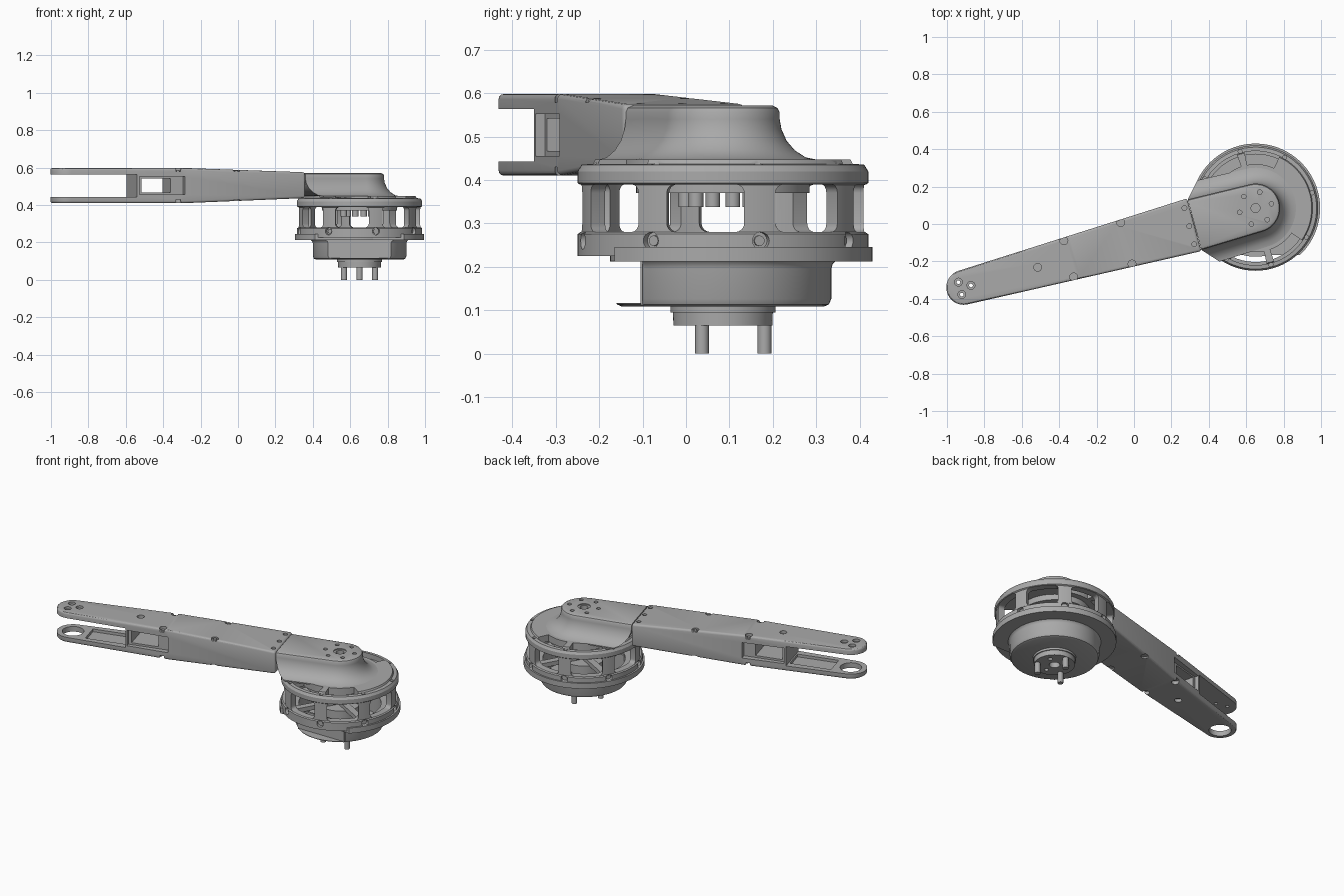
import bpy, bmesh, math
from mathutils import Matrix, Vector
from math import sin, cos, radians, pi

if bpy.data.objects.get("Cube"):
    bpy.data.objects.remove(bpy.data.objects["Cube"])

grey = bpy.data.materials.new("machined grey")
grey.use_nodes = True
GREY = (0.4, 0.4, 0.4, 1)
grey.diffuse_color = GREY
grey.node_tree.nodes["Principled BSDF"].inputs["Base Color"].default_value = GREY

# The hub axis is the origin; the arm runs along local -X
HUB = Matrix.Translation((0.65, 0.085, 0))
TURN = radians(15.2)
ARM = HUB @ Matrix.Rotation(TURN, 4, 'Z')
parts = []


def finish(name, bm, frame):
    bmesh.ops.recalc_face_normals(bm, faces=bm.faces)
    me = bpy.data.meshes.new(name)
    bm.to_mesh(me)
    bm.free()
    ob = bpy.data.objects.new(name, me)
    bpy.context.collection.objects.link(ob)
    ob.matrix_world = frame
    me.materials.append(grey)
    parts.append(ob)
    return ob


def loft(name, stacks, frame=ARM):
    """Closed solids, each skinned over a stack of matching rings."""
    bm = bmesh.new()
    for rings in stacks:
        rows = [[bm.verts.new(p) for p in r] for r in rings]
        n = len(rows[0])
        for a, b in zip(rows, rows[1:]):
            for i in range(n):
                j = (i + 1) % n
                bm.faces.new((a[i], a[j], b[j], b[i]))
        bm.faces.new(rows[0][::-1])
        bm.faces.new(rows[-1])
    return finish(name, bm, frame)


def lathe(name, profile, frame=ARM, n=72):
    """Closed profile of (radius, z) spun about the hub axis."""
    bm = bmesh.new()
    cols = [[bm.verts.new((r * cos(2 * pi * i / n), r * sin(2 * pi * i / n), z))
             for r, z in profile] for i in range(n)]
    m = len(profile)
    for i in range(n):
        a, b = cols[i], cols[(i + 1) % n]
        for k in range(m):
            bm.faces.new((a[k], b[k], b[(k + 1) % m], a[(k + 1) % m]))
    return finish(name, bm, frame)


def flat(pts, z):
    return [(x, y, z) for x, y in pts]


def arc(r, a, b, n, cx=0):
    return [(cx + r * cos(radians(a + (b - a) * i / n)), r * sin(radians(a + (b - a) * i / n)))
            for i in range(n + 1)]


def post(x, y, r, z0, z1, n=24):
    pts = [(x + px, y + py) for px, py in arc(r, 0, 360, n)[:-1]]
    return [flat(pts, z0), flat(pts, z1)]


def block(x0, x1, y0, y1, z0, z1):
    pts = [(x0, y0), (x1, y0), (x1, y1), (x0, y1)]
    return [flat(pts, z0), flat(pts, z1)]


def radial(pts, angle, r0, r1):
    """Prism of (sideways, z) points running outward from the axis."""
    c, s = cos(radians(angle)), sin(radians(angle))
    return [[(r * c - t * s, r * s + t * c, z) for t, z in pts] for r in (r0, r1)]


def apply(ob, mod):
    with bpy.context.temp_override(object=ob, active_object=ob, selected_objects=[ob]):
        bpy.ops.object.modifier_apply(modifier=mod.name)


def bevel(ob, width, angle=40):
    m = ob.modifiers.new("edge", 'BEVEL')
    m.width, m.segments = width, 3
    m.limit_method, m.angle_limit = 'ANGLE', radians(angle)
    apply(ob, m)


def cut(ob, stacks, frame=ARM):
    cutter = loft("cutter", stacks, frame)
    bpy.context.view_layer.update()
    m = ob.modifiers.new("cut", 'BOOLEAN')
    m.operation, m.solver, m.object = 'DIFFERENCE', 'EXACT', cutter
    apply(ob, m)
    parts.remove(cutter)
    bpy.data.objects.remove(cutter)


# Tapered forked arm
TIP, ROOT, KNEE = -1.617, -0.34, -1.0
outline = arc(0.093, 92.5, 267.5, 24, TIP) + [(ROOT, -0.146), (ROOT, 0.146)]
bm = bmesh.new()
low = bm.faces.new([bm.verts.new(p) for p in flat(outline, 0)])
up = bmesh.ops.extrude_face_region(bm, geom=[low])["geom"]
bmesh.ops.translate(bm, vec=(0, 0, 1), verts=[v for v in up if isinstance(v, bmesh.types.BMVert)])
bmesh.ops.bisect_plane(bm, geom=bm.verts[:] + bm.edges[:] + bm.faces[:],
                       plane_co=(KNEE, 0, 0), plane_no=(1, 0, 0))
for v in bm.verts:
    t = max(0, (v.co.x - KNEE) / (ROOT - KNEE))
    v.co.z = 0.598 - 0.023 * t if v.co.z > 0.5 else 0.41 + 0.027 * t
arm = finish("arm", bm, ARM)
bevel(arm, 0.012)
cut(arm, [block(-1.8, -1.262, -0.2, 0.2, 0.442, 0.563)])
# side pockets, and the window through the web
for s in (-1, 1):
    wall = sorted((s * 0.085, s * 0.2))
    cut(arm, [block(-1.25, -1.0, *wall, 0.455, 0.552)])
cut(arm, [block(-1.232, -1.07, -0.2, 0.2, 0.467, 0.542)])
# bearing seat and trough in the lower prong
cut(arm, [post(TIP, 0, 0.062, 0.35, 0.5, 40)])
cut(arm, [block(-1.52, -1.27, -0.065, 0.065, 0.425, 0.5)])
# screw seats, top and bottom
seats = [(-1.207, 0), (-1.035, 0.1), (-1.035, -0.1), (-0.716, 0.115), (-0.716, -0.115)]
cut(arm, [post(x, y, 0.021, z, z + 0.1) for x, y in seats for z in (0.578, 0.33)])
cut(arm, [post(-0.367, y, 0.013, 0.562, 0.65) for y in (-0.1, 0, 0.1)])
tip = [(TIP + x, y) for x, y in arc(0.04, 0, 360, 3)[:3]]
cut(arm, [post(x, y, 0.021, 0.583, 0.7) for x, y in tip])
cut(arm, [post(x, y, 0.01, 0.5, 0.7) for x, y in tip])
loft("arm_screws", [post(x, y, 0.011, 0.57, 0.585) for x, y in seats])

# Shoulder cap flaring onto the top disc
levels = [(0.085, 0.44), (0.085, 0.447), (0.06, 0.452), (0.035, 0.468), (0.016, 0.49),
          (0.004, 0.517), (0, 0.54), (0, 0.556), (-0.005, 0.566), (-0.016, 0.571)]
rings = []
for off, z in levels:
    back = -0.338 + max(off, 0) * 0.9
    rings.append(flat(arc(0.131 + off, -90, 90, 32)
                      + [(back, 0.14 + off), (back, -0.14 - off)], z))
cap = loft("shoulder_cap", [rings])
cut(cap, [post(0, 0, 0.036, 0.4, 0.6, 32)])
cut(cap, [post(x, y, 0.012, 0.55, 0.6, 16) for x, y in arc(0.088, 0, 360, 6)[:6]])
lathe("bearing_bush", [(0.024, 0.38), (0.036, 0.38), (0.036, 0.565), (0.024, 0.565)], n=32)

# Top disc with crescent openings
disc = lathe("top_disc", [(0.03, 0.37), (0.2, 0.37), (0.2, 0.405), (0.335, 0.405), (0.335, 0.42),
                          (0.326, 0.435), (0.305, 0.437), (0.3, 0.447), (0.03, 0.447)])
crescents = []
for a, b in ((50, 86), (94, 131)):
    for s in (-1, 1):
        pts = arc(0.305, s * a, s * b, 12) + arc(0.235, s * b, s * a, 12)
        crescents.append([flat(pts, 0.3), flat(pts, 0.5)])
cut(disc, crescents)
around = [k * 45 for k in range(8)]
cut(disc, [post(0.313 * cos(radians(a)), 0.313 * sin(radians(a)), 0.011, 0.425, 0.5, 16)
           for a in around if a != 180])
loft("ceiling_pins", [post(x, y, 0.017, 0.338, 0.372, 16) for x, y in arc(0.088, 0, 360, 6)[:6]])

# Cage ring with eight rounded windows and side screw seats
ring = lathe("cage_ring", [(0.288, 0.225), (0.335, 0.225), (0.335, 0.275), (0.328, 0.28),
                           (0.328, 0.388), (0.335, 0.393), (0.335, 0.405), (0.288, 0.405)])
window = []
for sx, sz, a in ((1, 1, 0), (-1, 1, 90), (-1, -1, 180), (1, -1, 270)):
    window += [(sx * 0.07 + x, 0.335 + sz * 0.035 + z) for x, z in arc(0.02, a, a + 90, 4)]
cut(ring, [radial(window, a + 22.5, 0.22, 0.4) for a in around])
seat = [(x, 0.26 + z) for x, z in arc(0.02, 0, 360, 16)[:-1]]
cut(ring, [radial(seat, a, 0.315, 0.4) for a in around])
screw = [(x * 0.6, 0.26 + (z - 0.26) * 0.6) for x, z in seat]
loft("cage_screws", [radial(screw, a, 0.3, 0.322) for a in around])

# Lower flange, trimmed flat at the front
flange = lathe("lower_flange", [(0.235, 0.212), (0.345, 0.212), (0.345, 0.246), (0.235, 0.246)], HUB)
cut(flange, [block(-0.5, 0.5, -0.5, -0.25, 0.1, 0.3)], HUB)

# Motor bowl with a notch at the front and a flat panel behind it
bowl = lathe("motor_bowl", [(0.03, 0.108), (0.232, 0.108), (0.244, 0.113), (0.25, 0.126),
                            (0.25, 0.195), (0.253, 0.206), (0.26, 0.213), (0.26, 0.24),
                            (0.235, 0.24), (0.235, 0.122), (0.03, 0.122)], HUB)
cut(bowl, [block(-0.3, 0.3, -0.5, -0.185, 0.117, 0.212)], HUB)
loft("bowl_panel", [block(-0.16, 0.16, -0.19, -0.178, 0.112, 0.235)], HUB)

# Crossed braces above the motor
loft("motor_core", [post(0, 0, 0.12, 0.12, 0.25, 40)])
loft("cross_braces", [radial([(-0.02, 0.245), (0.02, 0.245), (0.02, 0.272), (-0.02, 0.272)], a, 0, 0.3)
                      for a in (45, 135, 225, 315)])

# Output boss and drive pins
boss = lathe("output_boss", [(0.03, 0.065), (0.114, 0.065), (0.115, 0.095), (0.121, 0.095),
                             (0.121, 0.11), (0.03, 0.11)], HUB)
holes = arc(0.07, 30, 390, 3)[:3]
cut(boss, [post(x, y, 0.013, 0, 0.085, 16) for x, y in holes], HUB)
loft("drive_pins", [post(x, y, 0.016, 0, 0.07) for x, y in arc(0.096, 90, 450, 3)[:3]], HUB)

# Smooth shading with crisp edges
for ob in bpy.context.view_layer.objects:
    ob.select_set(ob in parts)
bpy.context.view_layer.objects.active = parts[0]
bpy.ops.object.shade_smooth_by_angle(angle=radians(30))
